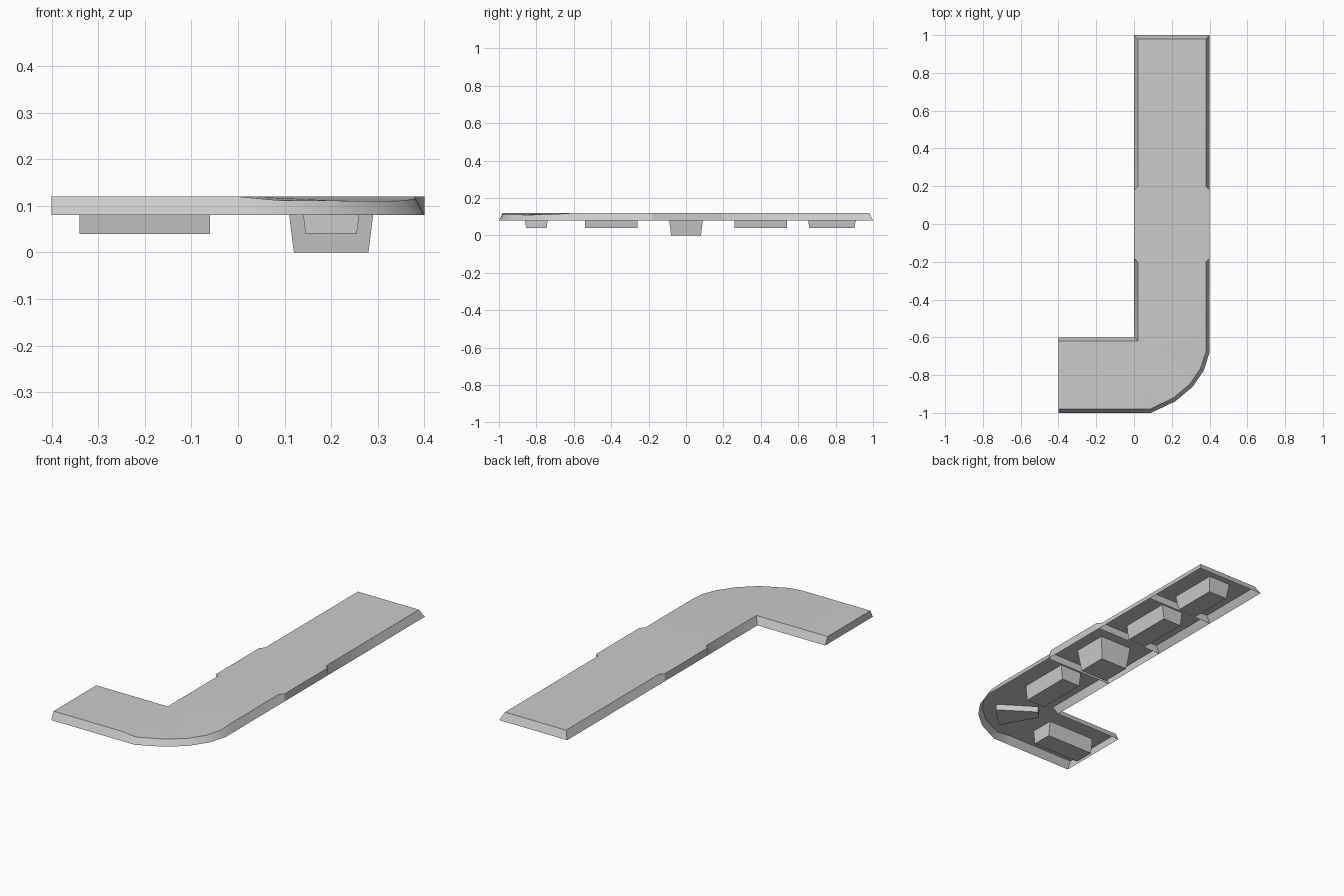
import bpy, bmesh

if "Cube" in bpy.data.objects:
    bpy.data.objects.remove(bpy.data.objects["Cube"])

TOP, LOW, IN = 0.12, 0.08, 0.02


def make(name, verts, faces, smooth=False):
    me = bpy.data.meshes.new(name)
    me.from_pydata(verts, [], faces)
    bm = bmesh.new()
    bm.from_mesh(me)
    bmesh.ops.remove_doubles(bm, verts=bm.verts, dist=1e-5)
    bmesh.ops.recalc_face_normals(bm, faces=bm.faces)
    bm.to_mesh(me)
    bm.free()
    ob = bpy.data.objects.new(name, me)
    bpy.context.collection.objects.link(ob)
    if smooth:
        bpy.context.view_layer.objects.active = ob
        ob.select_set(True)
        bpy.ops.object.shade_smooth_by_angle(angle=0.5)
        ob.select_set(False)
    return ob


def straight(y, inset, y_top=None):
    yt = y if y_top is None else y_top
    return [(0, y, LOW), (inset, yt, TOP), (0.4 - inset, yt, TOP), (0.4, y, LOW)]


def corner(x, y, xt, yt, z):
    return [(0, -0.6, LOW), (IN, -0.62, TOP), (xt, yt, z), (x, y, LOW)]


# Walkway shell: cross-sections from the far end round the bend to the left end
sections = [
    straight(1, IN, 1 - IN), straight(0.6, IN), straight(0.2, IN),
    straight(0.18, 0), straight(-0.18, 0), straight(-0.2, IN),
    corner(0.4, -0.6, 0.38, -0.6, TOP),
    corner(0.4, -0.68, 0.38, -0.68, 0.115),
    corner(0.37, -0.775, 0.352, -0.765, 0.111),
    corner(0.31, -0.862, 0.296, -0.847, 0.11),
    corner(0.22, -0.938, 0.21, -0.92, 0.111),
    corner(0.09, -1, 0.085, -0.98, 0.112),
    corner(0, -1, 0, -0.98, TOP),
    [(-0.4, -0.6, LOW), (-0.4, -0.62, TOP), (-0.4, -0.98, TOP), (-0.4, -1, LOW)],
]
verts = [v for s in sections for v in s]
last = 4 * (len(sections) - 1)
faces = [(0, 1, 2, 3), tuple(last + k for k in (3, 2, 1, 0))]
for i in range(len(sections) - 1):
    a, b = 4 * i, 4 * i + 4
    for k in range(3):
        if sections[i][k] == sections[i + 1][k] and sections[i][k + 1] == sections[i + 1][k + 1]:
            continue
        quad = (a + k, a + k + 1, b + k + 1, b + k)
        unique = []
        for q in quad:
            if all(verts[q] != verts[u] for u in unique):
                unique.append(q)
        faces.append(tuple(unique))
make("walkway_shell", verts, faces, smooth=True)

# Cross ribs between the tiles, inside the hollow underside
for i, y in enumerate((0.6, 0.2, -0.2)):
    make(f"cross_rib_{i + 1}", straight(y, IN), [(0, 1, 2, 3)])


BOX = [(0, 1, 2, 3), (7, 6, 5, 4), (0, 4, 5, 1), (1, 5, 6, 2), (2, 6, 7, 3), (3, 7, 4, 0)]


def support(name, cx, cy, hx, hy, z0, tx, ty):
    # half sizes at the bottom, widened by tx, ty at the top
    vs = []
    for z, gx, gy in ((z0, 0, 0), (TOP - 0.001, tx, ty)):
        for sx, sy in ((-1, -1), (1, -1), (1, 1), (-1, 1)):
            vs.append((cx + sx * (hx + gx), cy + sy * (hy + gy), z))
    make(name, vs, BOX)


# Tapered supports hanging under each tile
support("centre_support", 0.2, 0, 0.08, 0.08, 0, 0.015, 0.015)
support("front_support", 0.2, -0.4, 0.055, 0.14, 0.04, 0.01, 0)
support("back_support", 0.2, 0.4, 0.055, 0.14, 0.04, 0.01, 0)
support("end_support", 0.2, 0.78, 0.055, 0.12, 0.04, 0.01, 0.015)
support("left_support", -0.2, -0.8, 0.14, 0.055, 0.04, 0, 0.01)

# Shallow wedge under the bend
wedge = [(0.05, -0.69), (0.16, -0.88), (0.27, -0.77), (0.09, -0.65)]
make("corner_wedge", [(x, y, z) for z in (LOW, 0.112) for x, y in wedge], BOX)
